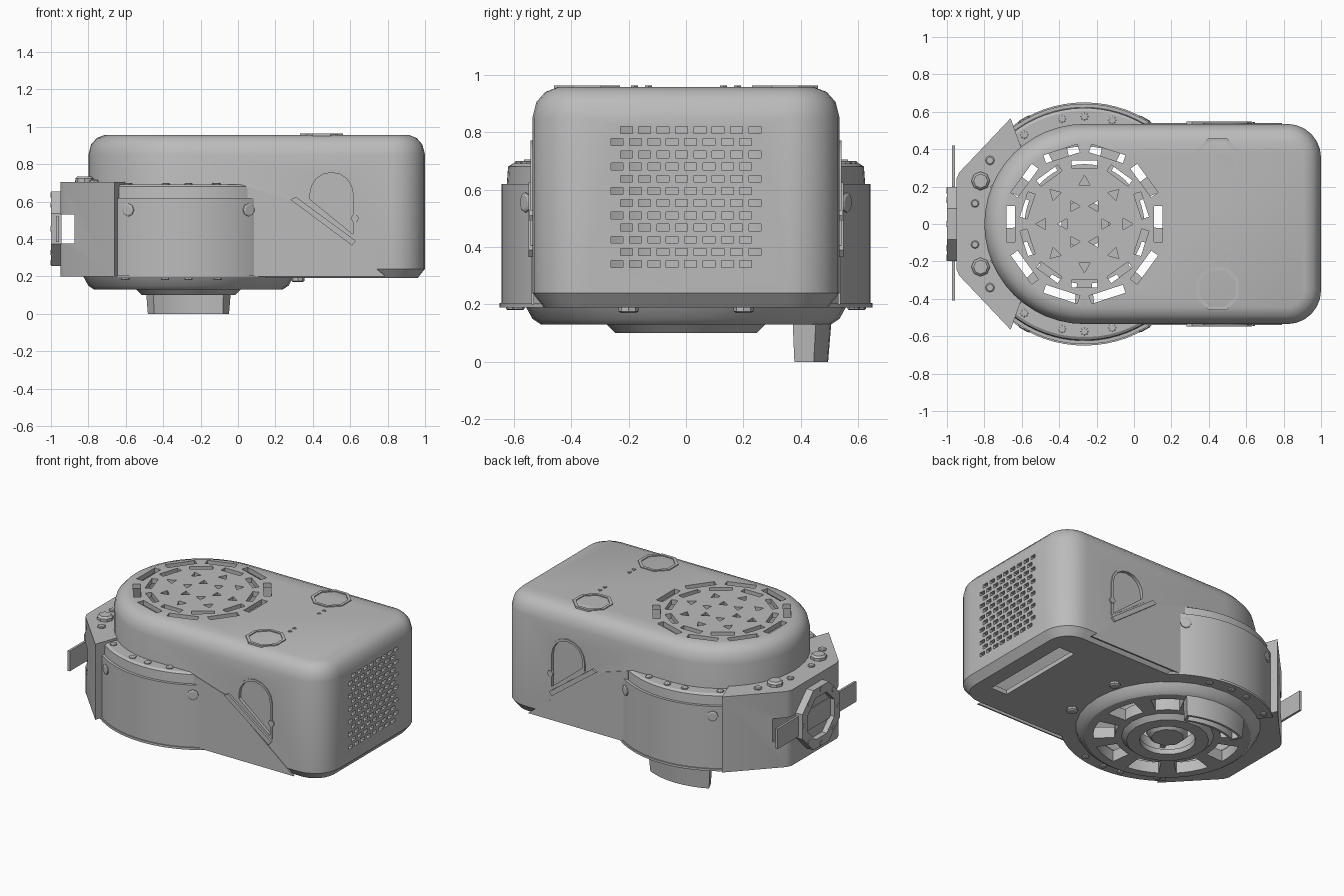
import bpy, bmesh, math
from mathutils import Matrix, Vector

if "Cube" in bpy.data.objects:
    bpy.data.objects.remove(bpy.data.objects["Cube"])

CX = -0.265  # centre of the round end
grey = bpy.data.materials.new("mid_grey")
grey.diffuse_color = (0.5, 0.5, 0.5, 1)
grey.use_nodes = True
grey.node_tree.nodes["Principled BSDF"].inputs["Base Color"].default_value = grey.diffuse_color


def loft(name, rings, mat=None):
    """Closed solid from stacked outlines: rings = [(points, z), ...]"""
    bm = bmesh.new()
    rows = [[bm.verts.new((p[0], p[1], z)) for p in pts] for pts, z in rings]
    n = len(rows[0])
    bm.faces.new(rows[0][::-1])
    bm.faces.new(rows[-1])
    for a, b in zip(rows, rows[1:]):
        for i in range(n):
            j = (i + 1) % n
            bm.faces.new((a[i], a[j], b[j], b[i]))
    if mat:
        bm.transform(mat)
    bmesh.ops.recalc_face_normals(bm, faces=bm.faces)
    me = bpy.data.meshes.new(name)
    bm.to_mesh(me)
    bm.free()
    me.materials.append(grey)
    ob = bpy.data.objects.new(name, me)
    bpy.context.collection.objects.link(ob)
    return ob


def prism(name, pts, z0, z1, mat=None):
    return loft(name, [(pts, z0), (pts, z1)], mat)


def box(name, x0, x1, y0, y1, z0, z1):
    return prism(name, [(x0, y0), (x1, y0), (x1, y1), (x0, y1)], z0, z1)


def arc(cx, cy, r, a0, a1, n):
    return [(cx + r * math.cos(math.radians(a0 + (a1 - a0) * i / n)),
             cy + r * math.sin(math.radians(a0 + (a1 - a0) * i / n))) for i in range(n + 1)]


def circle(cx, cy, r, n, turn=0):
    return arc(cx, cy, r, turn, turn + 360, n)[:-1]


def sector(r0, r1, a0, a1, n):
    return arc(CX, 0, r1, a0, a1, n) + arc(CX, 0, r0, a1, a0, n)


def active(ob):
    bpy.ops.object.select_all(action='DESELECT')
    ob.select_set(True)
    bpy.context.view_layer.objects.active = ob


def join(obs):
    active(obs[0])
    for o in obs:
        o.select_set(True)
    bpy.ops.object.join()
    return obs[0]


def mirror(ob):
    active(ob)
    m = ob.modifiers.new("mirror", 'MIRROR')
    m.use_axis = (False, True, False)
    m.use_mirror_merge = False
    bpy.ops.object.modifier_apply(modifier=m.name)
    return ob


def cut(ob, cutters):
    c = join(cutters)
    active(ob)
    m = ob.modifiers.new("cut", 'BOOLEAN')
    m.operation, m.solver, m.object = 'DIFFERENCE', 'EXACT', c
    bpy.ops.object.modifier_apply(modifier=m.name)
    bpy.data.objects.remove(c)


def outline(d):
    """Housing plan: round left end, rounded right corners, inset by d"""
    return (arc(CX, 0, 0.535 - d, 90, 270, 24) + arc(0.82, -0.355, 0.18 - d, 270, 360, 6)
            + arc(0.82, 0.355, 0.18 - d, 0, 90, 6))


SIDE = Matrix.Rotation(math.pi / 2, 4, 'X')  # (x, z, t) -> y = -t

# Housing shell
housing = loft("housing", [(outline(d), z) for z, d in
               ((0.19, 0.04), (0.24, 0), (0.85, 0), (0.905, 0.014), (0.94, 0.045), (0.957, 0.09))])
cut(housing, [loft("hollow", [(outline(d), z) for z, d in ((0.22, 0.05), (0.85, 0.03), (0.925, 0.08))])])

# Round top vent, end grille and underside openings
cuts = [prism("bottom_hole", circle(CX, 0, 0.46, 32), 0.1, 0.23),
        box("bottom_slot", 0.74, 0.86, -0.32, 0.32, 0.1, 0.23)]
for r, n, ln, w, off in ((0.395, 10, 0.19, 0.045, 0), (0.32, 10, 0.14, 0.04, 18), (0.235, 8, 0.06, 0.05, 0)):
    for i in range(n):
        m = Matrix.Translation((CX, 0, 0)) @ Matrix.Rotation(math.radians(off + 360 * i / n), 4, 'Z')
        if n == 10:
            p = [(r - w / 2, -ln / 2), (r + w / 2, -ln / 2), (r + w / 2, ln / 2), (r - w / 2, ln / 2)]
        else:
            p = circle(r - 0.01, 0, 0.035, 3)
        cuts.append(prism("slot", p, 0.9, 1.0, m))
for i in range(6):
    a = math.radians(60 * i)
    cuts.append(prism("hole", circle(CX + 0.11 * math.cos(a), 0.11 * math.sin(a), 0.033, 3, 60 * i), 0.9, 1))
for r in range(12):
    z = 0.34 + r * 0.0425
    for c in range(8):
        y = -0.24 + c * 0.064 + (0.032 if r % 2 else 0)
        cuts.append(box("grille_hole", 0.95, 1.05, y - 0.021, y + 0.021, z - 0.012, z + 0.012))
cut(housing, cuts)

# Arched recess on each side with frame and diagonal bar
def arch(r, low):
    return arc(0.5, 0.64, r, 0, 180, 8) + [(0.5 - r, 0.592 + low), (0.5 + r, 0.405 + low)]

pocket = mirror(prism("pocket", arch(0.115, 0.02), 0.52, 0.6, SIDE))
cut(housing, [pocket])
frame = prism("side_arch_frame", arch(0.13, 0), 0.525, 0.541, SIDE)
cut(frame, [prism("inner", arch(0.115, 0.02), 0.5, 0.6, SIDE)])
mirror(frame)
mirror(prism("side_diagonal_bar", [(0.28, 0.61), (0.61, 0.365), (0.63, 0.39), (0.31, 0.625)], 0.52, 0.549, SIDE))
mirror(prism("side_lower_panel", [(0.05, 0.2), (0.79, 0.2), (0.28, 0.61), (0.21, 0.63), (0.05, 0.68)],
             0.53, 0.539, SIDE))
mirror(prism("side_stud", circle(0.625, 0.51, 0.022, 6), 0.53, 0.545, SIDE))

# Eight-sided lid rims and small studs on the top
rim = prism("top_lid_rim", circle(0.447, -0.345, 0.125, 8, 22.5), 0.95, 0.963)
cut(rim, [prism("inner", circle(0.447, -0.345, 0.105, 8, 22.5), 0.9, 1)])
mirror(rim)
for y in (0.13, 0.18):
    mirror(prism("top_stud", circle(0.51, y, 0.014, 3), 0.95, 0.962))

# Curved collar around the round end
mirror(prism("collar", sector(0.525, 0.643, 50, 129, 16), 0.2, 0.62))
mirror(loft("collar_ledge", [(sector(0.525, r, 54, 129, 16), z) for z, r in ((0.61, 0.625), (0.68, 0.62), (0.69, 0.605))]))
mirror(prism("collar_lip", sector(0.53, 0.65, 50, 129, 16), 0.19, 0.205))

# Faceted end block with a slot for the strap
half = [(-0.66, 0.565), (-0.935, 0.275), (-0.95, 0.24)]
inner = [(-0.765, 0.2), (-0.6, 0.4)]
block = prism("end_block", half + [(x, -y) for x, y in half[::-1]] + [(x, -y) for x, y in inner[::-1]] + inner,
              0.2, 0.705)
cut(block, [box("strap_slot", -1.1, -0.875, -0.7, 0.7, 0.375, 0.53)])
box("strap", -0.972, -0.957, -0.41, 0.42, 0.385, 0.52)

# Eight-sided port on the end
END = Matrix(((0, 0, -1, 0), (1, 0, 0, 0), (0, 1, 0, 0), (0, 0, 0, 1)))  # (y, z, t) -> x = -t
port = prism("end_port", circle(0, 0.455, 0.215, 8, 22.5), 0.945, 1.0, END)
cut(port, [prism("inner", circle(0, 0.455, 0.15, 8, 22.5), 0.9, 1.1, END)])
prism("end_port_plate", circle(0, 0.455, 0.16, 8, 22.5), 0.95, 0.965, END)
for y, z in circle(0, 0.455, 0.18, 8):
    prism("port_bolt", circle(y, z, 0.016, 6), 0.96, 1.003, END)


# Bolts
def bolt(name, loc, direction, r=0.035, h=0.012):
    q = Vector(direction).to_track_quat('Z', 'Y').to_matrix().to_4x4()
    m = Matrix.Translation(loc) @ q
    mirror(loft(name, [(circle(0, 0, r, 8), -0.02), (circle(0, 0, r, 8), h * 0.6),
                       (circle(0, 0, r * 0.75, 8), h)], m))


for a in (60, 120):
    d = Vector((math.cos(math.radians(a)), math.sin(math.radians(a)), 0))
    bolt("collar_bolt", Vector((CX, 0, 0.555)) + d * 0.641, d)
for a in (75, 90, 102, 124):
    d = Vector((math.cos(math.radians(a)), math.sin(math.radians(a)), 0))
    bolt("ledge_bolt", Vector((CX, 0, 0.69)) + d * 0.575, (0, 0, 1), 0.022, 0.01)
    bolt("lip_bolt", Vector((CX, 0, 0.19)) + d * 0.605, (0, 0, -1), 0.022, 0.01)
bolt("block_bolt", (-0.82, 0.23, 0.705), (0, 0, 1), 0.05, 0.03)
bolt("block_small_bolt", (-0.85, 0.11, 0.705), (0, 0, 1), 0.022, 0.012)
bolt("block_side_bolt", (-0.77, 0.34, 0.705), (0, 0, 1), 0.025, 0.012)
bolt("underside_bolt", (0.32, 0.2, 0.185), (0, 0, -1), 0.035, 0.015)

# Underside dish with a ring of windows and a central boss
dish = loft("bottom_dish", [(circle(CX, 0, r, 32), z) for z, r in ((0.13, 0.505), (0.15, 0.535), (0.205, 0.565))])
cut(dish, [prism("window", sector(0.32, 0.45, 40 * i - 13 + 10, 40 * i + 13 + 10, 5), 0.05, 0.3) for i in range(9)]
    + [prism("centre", circle(CX, 0, 0.18, 18), 0.05, 0.3)])
boss = loft("bottom_boss", [(circle(CX, 0, r, 18), z) for z, r in ((0.1, 0.25), (0.135, 0.285))])
cut(boss, [prism("centre", circle(CX, 0, 0.17, 18), 0.05, 0.3)])
loft("fan_hub", [(circle(CX, 0, r, 9), z) for z, r in ((0.12, 0.1), (0.15, 0.13), (0.2, 0.13))])
for i in range(3):
    prism("hub_arm", [(0.08, -0.015), (0.2, -0.015), (0.2, 0.015), (0.08, 0.015)], 0.15, 0.19,
          Matrix.Translation((CX, 0, 0)) @ Matrix.Rotation(math.radians(120 * i), 4, 'Z'))

# Curved outlet duct that the model stands on
duct = loft("outlet_duct", [(sector(0.42, 0.495, 64, 116, 8), 0.0), (sector(0.415, 0.51, 63, 117, 8), 0.18)])
cut(duct, [prism("bore", sector(0.435, 0.48, 66, 114, 8), -0.1, 0.3)])

# Soft shading with crisp edges
for ob in bpy.context.scene.objects:
    active(ob)
    bpy.ops.object.shade_smooth_by_angle(angle=math.radians(30))
